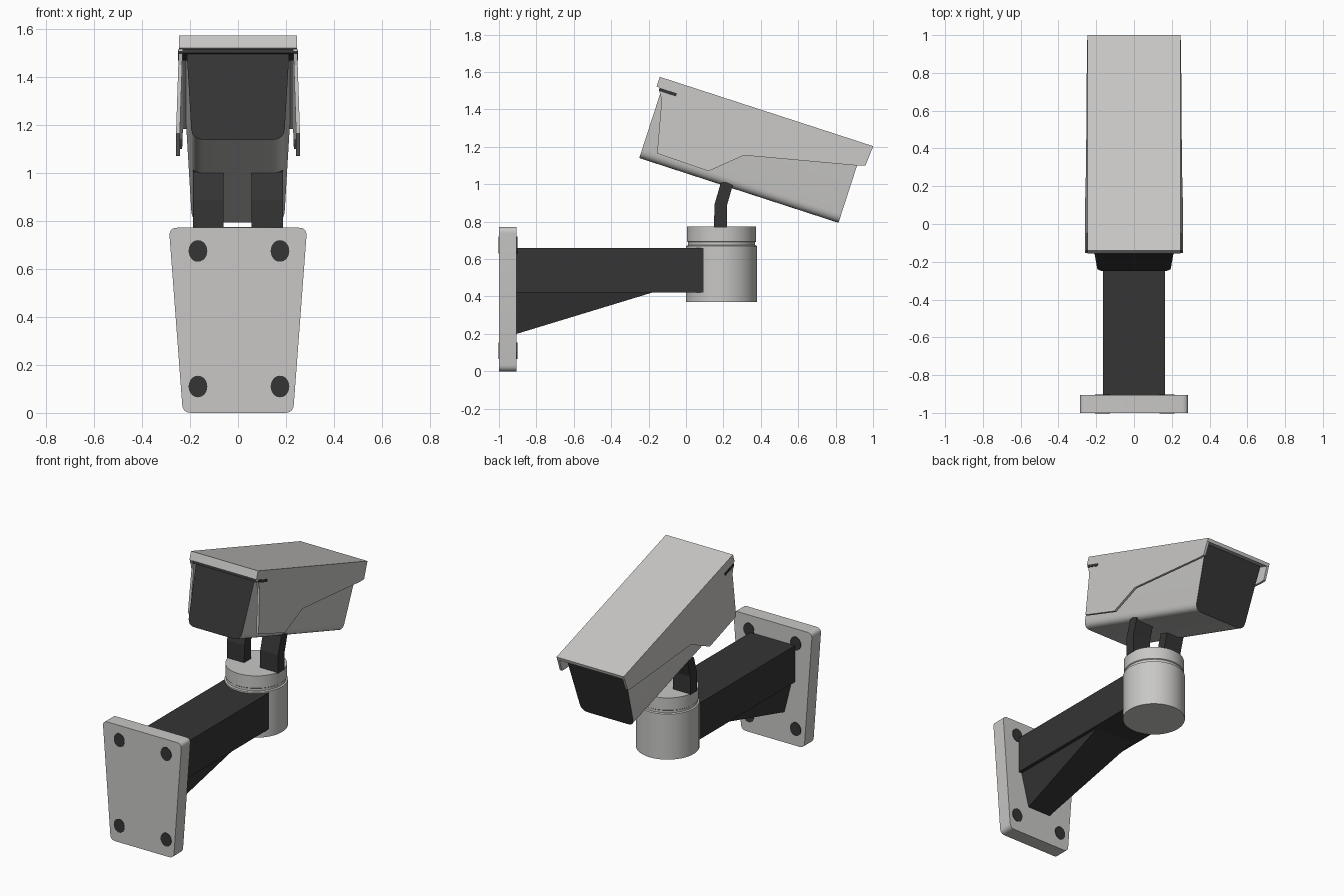
import bpy, bmesh, math
from mathutils import Vector

if "Cube" in bpy.data.objects:
    bpy.data.objects.remove(bpy.data.objects["Cube"], do_unlink=True)


def material(name, rgb):
    m = bpy.data.materials.new(name)
    m.use_nodes = True
    m.diffuse_color = (*rgb, 1)
    m.node_tree.nodes["Principled BSDF"].inputs["Base Color"].default_value = (*rgb, 1)
    return m


LIGHT = material("light grey", (0.58, 0.575, 0.56))
DARK = material("charcoal", (0.035, 0.035, 0.035))

AXES = {"X": lambda a, b, c: Vector((c, a, b)),   # outline in y, z
        "Y": lambda a, b, c: Vector((a, c, b))}   # outline in x, z


def prism(name, outline, lo, hi, axis, mats, shape=None):
    """Extrude an outline along an axis; shape may adjust each vertex."""
    bm = bmesh.new()
    put = AXES[axis]
    ends = [[bm.verts.new(put(a, b, c)) for a, b in outline] for c in (lo, hi)]
    n = len(outline)
    bm.faces.new(ends[0])
    bm.faces.new(ends[1][::-1])
    for i in range(n):
        j = (i + 1) % n
        bm.faces.new((ends[0][i], ends[1][i], ends[1][j], ends[0][j]))
    if shape:
        for v in bm.verts:
            shape(v.co)
    bmesh.ops.recalc_face_normals(bm, faces=bm.faces)
    mesh = bpy.data.meshes.new(name)
    bm.to_mesh(mesh)
    bm.free()
    for m in mats:
        mesh.materials.append(m)
    ob = bpy.data.objects.new(name, mesh)
    bpy.context.collection.objects.link(ob)
    return ob


def box(name, x, y, z, mat):
    return prism(name, [(y[0], z[0]), (y[1], z[0]), (y[1], z[1]), (y[0], z[1])],
                 x[0], x[1], "X", [mat])


def rounded(corners, radii, steps=6):
    """Round the corners of a polygon with quadratic arcs."""
    out = []
    n = len(corners)
    for i, r in enumerate(radii):
        p = Vector(corners[i])
        if r == 0:
            out.append(tuple(p))
            continue
        a = p + (Vector(corners[i - 1]) - p).normalized() * r
        b = p + (Vector(corners[(i + 1) % n]) - p).normalized() * r
        for k in range(steps + 1):
            t = k / steps
            out.append(tuple(a * (1 - t) ** 2 + p * 2 * t * (1 - t) + b * t * t))
    return out


def smooth(ob):
    bpy.ops.object.select_all(action="DESELECT")
    ob.select_set(True)
    bpy.context.view_layer.objects.active = ob
    bpy.ops.object.shade_smooth_by_angle(angle=math.radians(30))


# Wall plate with four bolts
plate = [(-0.23, 0), (0.23, 0), (0.288, 0.772), (-0.288, 0.772)]
smooth(prism("wall_plate", rounded(plate, [0.035] * 4), -1, -0.905, "Y", [LIGHT]))
for side, sx in (("left", 0.175), ("right", -0.167)):
    for level, z in (("upper", 0.675), ("lower", 0.11)):
        ring = [(sx + 0.039 * math.cos(k * math.tau / 24),
                 z + 0.045 * math.sin(k * math.tau / 24)) for k in range(24)]
        smooth(prism(f"{level}_{side}_bolt", ring, -1.002, -0.902, "Y", [DARK]))

# Arm and the tapered brace beneath it
box("arm", (-0.163, 0.163), (-0.906, 0.1), (0.42, 0.66), DARK)


def taper(co):
    if co.z < 0.3:
        co.x *= 0.6


prism("arm_brace", [(-0.906, 0.2), (-0.18, 0.421), (-0.906, 0.421)],
      -0.14, 0.14, "X", [DARK], taper)

# Swivel drum, turned from a profile with a groove
profile = [(0.19, 0.37), (0.19, 0.67), (0.18, 0.674), (0.18, 0.69),
           (0.185, 0.694), (0.185, 0.775)]
SEG = 48
bm = bmesh.new()
rings = [[bm.verts.new((r * math.cos(k * math.tau / SEG),
                        0.19 + r * math.sin(k * math.tau / SEG), z))
          for k in range(SEG)] for r, z in profile]
for low, high in zip(rings, rings[1:]):
    for k in range(SEG):
        j = (k + 1) % SEG
        bm.faces.new((low[k], low[j], high[j], high[k]))
bm.faces.new(rings[0][::-1])
bm.faces.new(rings[-1])
mesh = bpy.data.meshes.new("swivel_drum")
bm.to_mesh(mesh)
bm.free()
mesh.materials.append(LIGHT)
drum = bpy.data.objects.new("swivel_drum", mesh)
bpy.context.collection.objects.link(drum)
smooth(drum)

# Two bent brackets carrying the camera
bent = [(0.15, 0.77), (0.22, 0.77), (0.22, 0.89), (0.25, 0.995),
        (0.215, 1.015), (0.185, 1.005), (0.152, 0.89)]
for side, x0, x1 in (("left", 0.056, 0.187), ("right", -0.187, -0.06)):
    prism(f"{side}_bracket", bent, x0, x1, "X", [DARK])

# Camera parts are made level, then tilted together
camera = []

# Housing with dark front and rear ends
section = [(-0.192, 0), (0.192, 0), (0.216, 0.425), (-0.216, 0.425)]
housing = prism("camera_housing", rounded(section, [0.05, 0.05, 0, 0]),
                0, 1.12, "Y", [LIGHT, DARK])
for f in housing.data.polygons:
    f.material_index = int(abs(f.normal.y) > 0.9)
smooth(housing)
camera.append(housing)

# Sun shield: top, front lip and flared side panels with a stepped lower edge
camera.append(box("shield_top", (-0.245, 0.245), (-0.03, 1.17), (0.425, 0.447), LIGHT))
camera.append(box("shield_front_lip", (-0.245, 0.245), (-0.03, 0.02), (0.392, 0.447), LIGHT))
edge = [(-0.03, 0.447), (-0.01, 0.376), (0.018, 0.332), (0.083, 0.053), (0.374, 0.048),
        (0.528, 0.187), (1.125, 0.323), (1.163, 0.336), (1.17, 0.447)]


def flare(co):
    co.x += math.copysign(0.034 * (0.447 - co.z), co.x)


for side, s in (("left", 1), ("right", -1)):
    camera.append(prism(f"{side}_shield_panel", edge, s * 0.229, s * 0.245,
                        "X", [LIGHT], flare))

# Dark strip below the lip, showing through both sides
camera.append(box("visor_strip", (-0.2505, 0.2505), (-0.012, 0.085), (0.374, 0.391), DARK))

for ob in camera:
    ob.location = (0, -0.25, 1.14)
    ob.rotation_euler.x = math.radians(-18)
